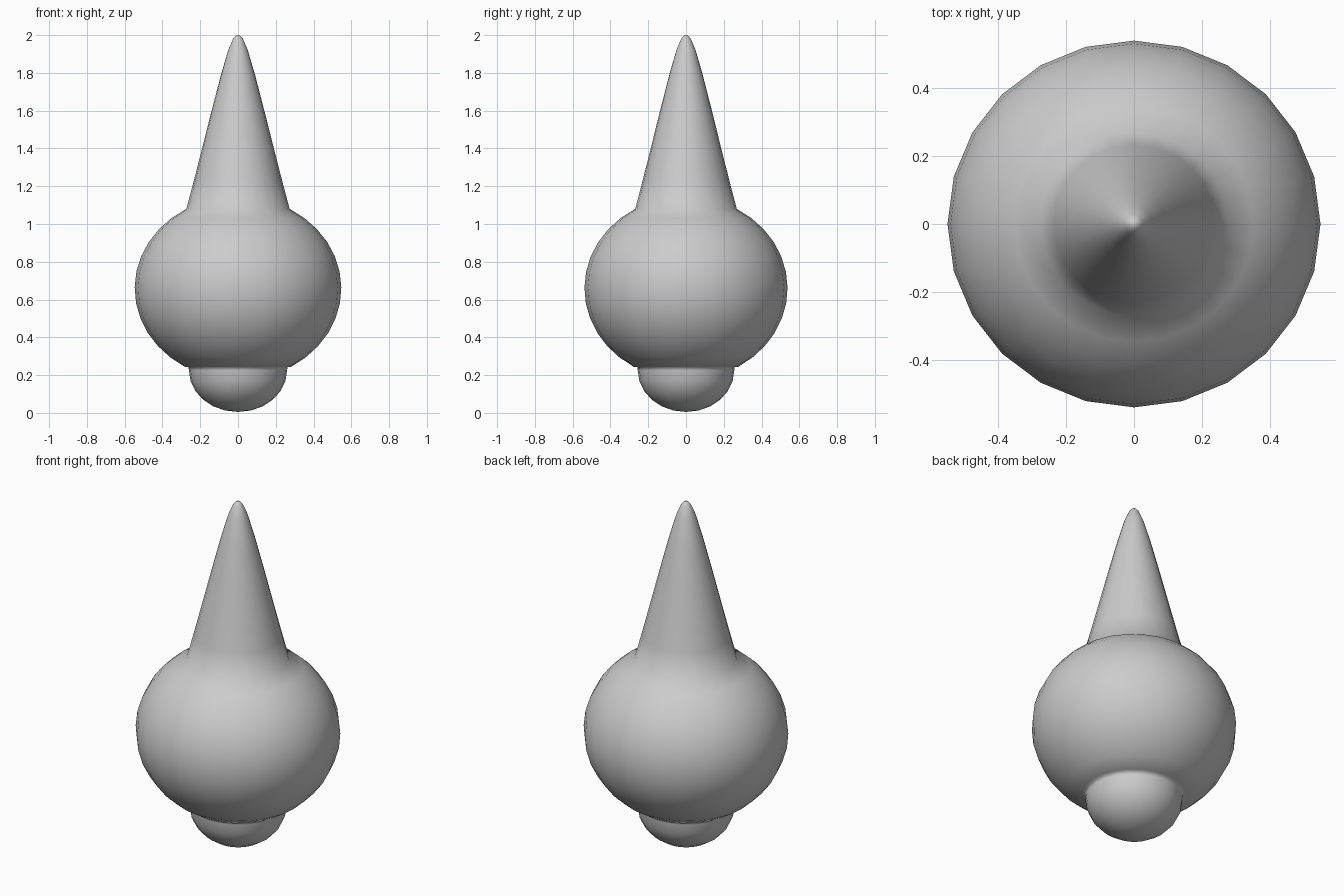
import bpy, bmesh, math

if "Cube" in bpy.data.objects:
    bpy.data.objects.remove(bpy.data.objects["Cube"])

SIDES = 24

def arc(radius, height, centre, start, end, steps):
    """Points (r, z) on an elliptical arc; angles are degrees of latitude."""
    pts = []
    for i in range(steps + 1):
        a = math.radians(start + (end - start) * i / steps)
        pts.append((radius * math.cos(a), centre + height * math.sin(a)))
    return pts

# Profile from bottom to top: small foot ball, large ball, tapering spike
profile = [(0, 0.005)]
profile += arc(0.26, 0.22, 0.225, -75, 0, 5) + [(0.262, 0.243)]
profile += arc(0.547, 0.485, 0.66, -59, 60, 12)
profile += [(0.236, 1.22), (0.19, 1.40), (0.137, 1.61), (0.09, 1.79),
            (0.052, 1.92), (0.026, 1.98), (0.012, 1.996), (0, 2.0)]

# Lathe the profile into one closed smooth skin
bm = bmesh.new()
verts = [bm.verts.new((r, 0, z)) for r, z in profile]
edges = [bm.edges.new(pair) for pair in zip(verts, verts[1:])]
bmesh.ops.spin(bm, geom=verts + edges, cent=(0, 0, 0), axis=(0, 0, 1),
               angle=2 * math.pi, steps=SIDES, use_duplicate=False)
bmesh.ops.remove_doubles(bm, verts=bm.verts, dist=0.0005)
bmesh.ops.scale(bm, vec=(1, 0.983, 1), verts=bm.verts)
bmesh.ops.recalc_face_normals(bm, faces=bm.faces)
for f in bm.faces:
    f.smooth = True

mesh = bpy.data.meshes.new("spiked_ball_finial")
bm.to_mesh(mesh)
bm.free()
finial = bpy.data.objects.new("spiked_ball_finial", mesh)
bpy.context.collection.objects.link(finial)
